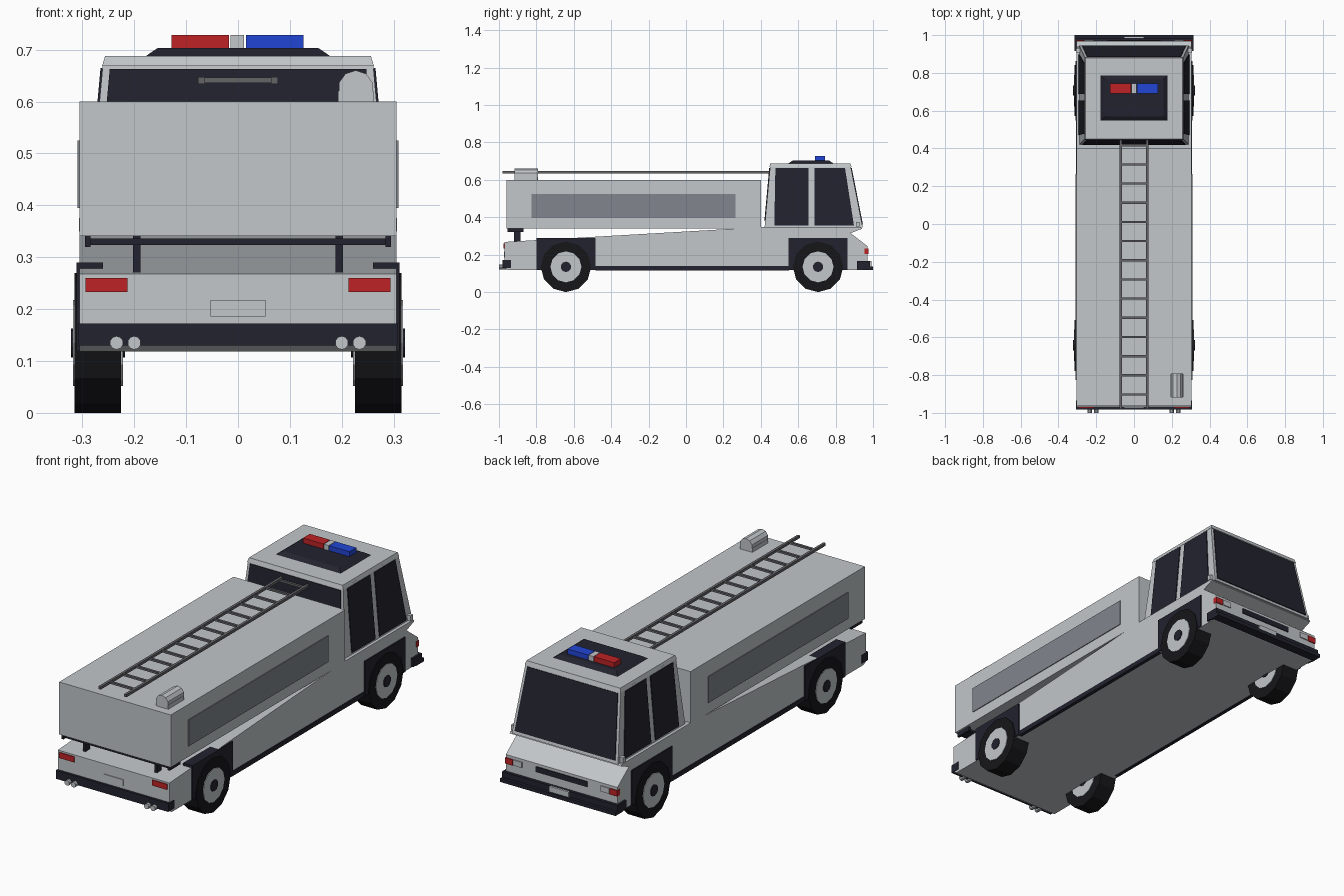
import bpy, bmesh, math
from mathutils import Vector

if "Cube" in bpy.data.objects:
    bpy.data.objects.remove(bpy.data.objects["Cube"])


def material(name, *rgb):
    m = bpy.data.materials.new(name)
    m.diffuse_color = (*rgb, 1)
    m.use_nodes = True
    m.node_tree.nodes["Principled BSDF"].inputs["Base Color"].default_value = m.diffuse_color
    return m


WHITE = material("pale_grey_paint", 0.54, 0.57, 0.59)
DARK = material("dark_glass_and_trim", 0.016, 0.016, 0.028)
TYRE = material("tyre_black", 0.008, 0.008, 0.010)
STEEL = material("ladder_grey", 0.13, 0.13, 0.14)
PANEL = material("shutter_grey", 0.22, 0.24, 0.27)
RED = material("red", 0.52, 0.016, 0.018)
BLUE = material("blue", 0.016, 0.06, 0.66)


def finish(name, bm, mat):
    bmesh.ops.recalc_face_normals(bm, faces=bm.faces)
    me = bpy.data.meshes.new(name)
    bm.to_mesh(me)
    bm.free()
    me.materials.append(mat)
    ob = bpy.data.objects.new(name, me)
    bpy.context.collection.objects.link(ob)
    return ob


def loft(name, rings, mat):
    """Join two matching point loops into a closed solid."""
    bm = bmesh.new()
    a, b = [[bm.verts.new(p) for p in r] for r in rings]
    bm.faces.new(a)
    bm.faces.new(b)
    n = len(a)
    for i in range(n):
        j = (i + 1) % n
        bm.faces.new((a[i], a[j], b[j], b[i]))
    return finish(name, bm, mat)


def rect(x0, x1, y0, y1, z):
    return [(x0, y0, z), (x1, y0, z), (x1, y1, z), (x0, y1, z)]


def box(name, x, y, z, mat, inset=0):
    return loft(name, [rect(*x, *y, z[0]),
                       rect(x[0] + inset, x[1] - inset, y[0] + inset, y[1] - inset, z[1])], mat)


def cylinder(name, centre, r, length, sides, axis, mat):
    rings = []
    for s in (-0.5, 0.5):
        ring = []
        for i in range(sides):
            a = 2 * math.pi * i / sides
            u, v = r * math.sin(a), -r * math.cos(a)
            off = (s * length, u, v) if axis == 'X' else (u, s * length, v)
            ring.append(Vector(centre) + Vector(off))
        rings.append(ring)
    return loft(name, rings, mat)


def plate(name, quad, mat, t=0.004):
    """Thin slab centred on a flat quad."""
    q = [Vector(p) for p in quad]
    n = (q[1] - q[0]).cross(q[3] - q[0]).normalized() * t
    return loft(name, [[p - n for p in q], [p + n for p in q]], mat)


def span(s, a, b):
    return tuple(sorted((s * a, s * b)))


# Chassis body with sloped deck and notched nose
profile = [(-0.97, 0.13), (-0.95, 0.118), (0.95, 0.118), (0.97, 0.13), (0.97, 0.246),
           (0.88, 0.315), (0.94, 0.338), (0.935, 0.347), (0.40, 0.347), (-0.97, 0.268)]
loft("body", [[(x, y, z) for y, z in profile] for x in (-0.305, 0.305)], WHITE)

# Equipment box
box("equipment_box", (-0.305, 0.305), (-0.96, 0.40), (0.341, 0.60), WHITE)

# Cab: tapered shell, roof cap and raised roof pad
ZB, ZT = 0.345, 0.675
loft("cab", [rect(-0.29, 0.29, 0.42, 0.945, ZB), rect(-0.26, 0.26, 0.45, 0.88, ZT)], WHITE)
box("roof_cap", (-0.262, 0.262), (0.445, 0.885), (0.668, 0.688), WHITE, 0.006)
box("roof_pad", (-0.18, 0.18), (0.545, 0.79), (0.686, 0.703), DARK, 0.025)


def cab_x(z):
    return 0.29 - 0.03 * (z - ZB) / (ZT - ZB)


def cab_front(z):
    return 0.945 - 0.065 * (z - ZB) / (ZT - ZB)


def cab_back(z):
    return 0.42 + 0.03 * (z - ZB) / (ZT - ZB)


# Windscreen and rear window
for name, f, lo in (("windscreen", cab_front, 0.36), ("rear_window", cab_back, 0.38)):
    hi, m = 0.662, 0.014
    plate(name, [(-cab_x(lo) + m, f(lo), lo), (cab_x(lo) - m, f(lo), lo),
                 (cab_x(hi) - m, f(hi), hi), (-cab_x(hi) + m, f(hi), hi)], DARK)

for s in (-1, 1):
    side = "right" if s > 0 else "left"
    # Side windows
    lo, hi = 0.355, 0.664
    for name, a0, a1, b0, b1 in (("rear", 0.472, 0.655, 0.478, 0.655),
                                 ("front", 0.688, 0.898, 0.688, 0.85)):
        plate(f"{name}_side_window_{side}",
              [(s * cab_x(lo), a0, lo), (s * cab_x(lo), a1, lo),
               (s * cab_x(hi), b1, hi), (s * cab_x(hi), b0, hi)], DARK)
    # Shutter panel and sill
    box(f"shutter_{side}", span(s, 0.30, 0.309), (-0.825, 0.265), (0.395, 0.525), PANEL)
    box(f"sill_{side}", span(s, 0.29, 0.308), (-0.485, 0.55), (0.116, 0.14), DARK)
    # Wheel arches and wheels
    for end, y in (("rear", -0.642), ("front", 0.706)):
        box(f"{end}_arch_{side}", span(s, 0.26, 0.311), (y - 0.158, y + 0.158), (0.119, 0.29), DARK)
        cylinder(f"{end}_tyre_{side}", (s * 0.27, y, 0.135), 0.135, 0.09, 12, 'X', TYRE)
        cylinder(f"{end}_rim_{side}", (s * 0.27, y, 0.135), 0.083, 0.096, 12, 'X', WHITE)
        cylinder(f"{end}_hub_{side}", (s * 0.27, y, 0.135), 0.028, 0.104, 10, 'X', DARK)
    # Rear support posts, tail lights and exhaust pipes
    box(f"support_post_{side}", span(s, 0.188, 0.202), (-0.92, -0.885), (0.255, 0.342), DARK)
    box(f"support_stop_{side}", span(s, 0.284, 0.295), (-0.955, -0.87), (0.32, 0.343), DARK)
    box(f"tail_light_{side}", span(s, 0.213, 0.294), (-0.975, -0.96), (0.233, 0.26), RED)
    for k, x in enumerate((0.20, 0.234)):
        cylinder(f"exhaust_{side}_{k}", (s * x, -0.975, 0.135), 0.013, 0.05, 10, 'Y', WHITE)
    # Front lamps, bumper corners and small marker on the cab corner
    box(f"headlight_{side}", span(s, 0.215, 0.262), (0.96, 0.975), (0.205, 0.232), WHITE)
    box(f"front_marker_{side}", span(s, 0.265, 0.307), (0.955, 0.975), (0.203, 0.232), RED)
    box(f"corner_marker_{side}", span(s, 0.285, 0.306), (0.908, 0.928), (0.35, 0.376), WHITE)
    box(f"bumper_corner_{side}", span(s, 0.29, 0.315), (0.915, 0.98), (0.122, 0.165), DARK)

# Bumpers, support bar, grille and plates
box("support_bar", (-0.295, 0.295), (-0.945, -0.88), (0.324, 0.336), DARK)
box("rear_bumper", (-0.307, 0.307), (-0.982, -0.935), (0.13, 0.172), DARK)
box("front_bumper_upper", (-0.315, 0.315), (0.94, 0.985), (0.125, 0.165), DARK)
box("front_bumper_lip", (-0.315, 0.315), (0.94, 1.0), (0.119, 0.137), DARK)
box("grille", (-0.14, 0.14), (0.96, 0.974), (0.205, 0.232), DARK)
box("rear_plate", (-0.053, 0.053), (-0.974, -0.965), (0.186, 0.218), WHITE)
box("front_plate", (-0.053, 0.053), (0.98, 0.992), (0.138, 0.165), WHITE)

# Roof light bar
for name, x, mat in (("red_beacon", (-0.128, -0.017), RED), ("beacon_centre", (-0.014, 0.012), WHITE),
                     ("blue_beacon", (0.015, 0.126), BLUE)):
    box(name, x, (0.69, 0.743), (0.70, 0.728), mat)

# Ladder
for s in (-1, 1):
    box("ladder_rail", span(s, 0.064, 0.077), (-0.98, 0.455), (0.634, 0.647), STEEL)
for i in range(14):
    y = 0.417 - 0.1015 * i
    box("ladder_rung", (-0.07, 0.07), (y - 0.006, y + 0.006), (0.636, 0.646), STEEL)

# Roof canister
cylinder("canister", (0.227, -0.855, 0.626), 0.034, 0.125, 10, 'Y', WHITE)
box("canister_base", (0.193, 0.261), (-0.917, -0.793), (0.598, 0.62), WHITE)
